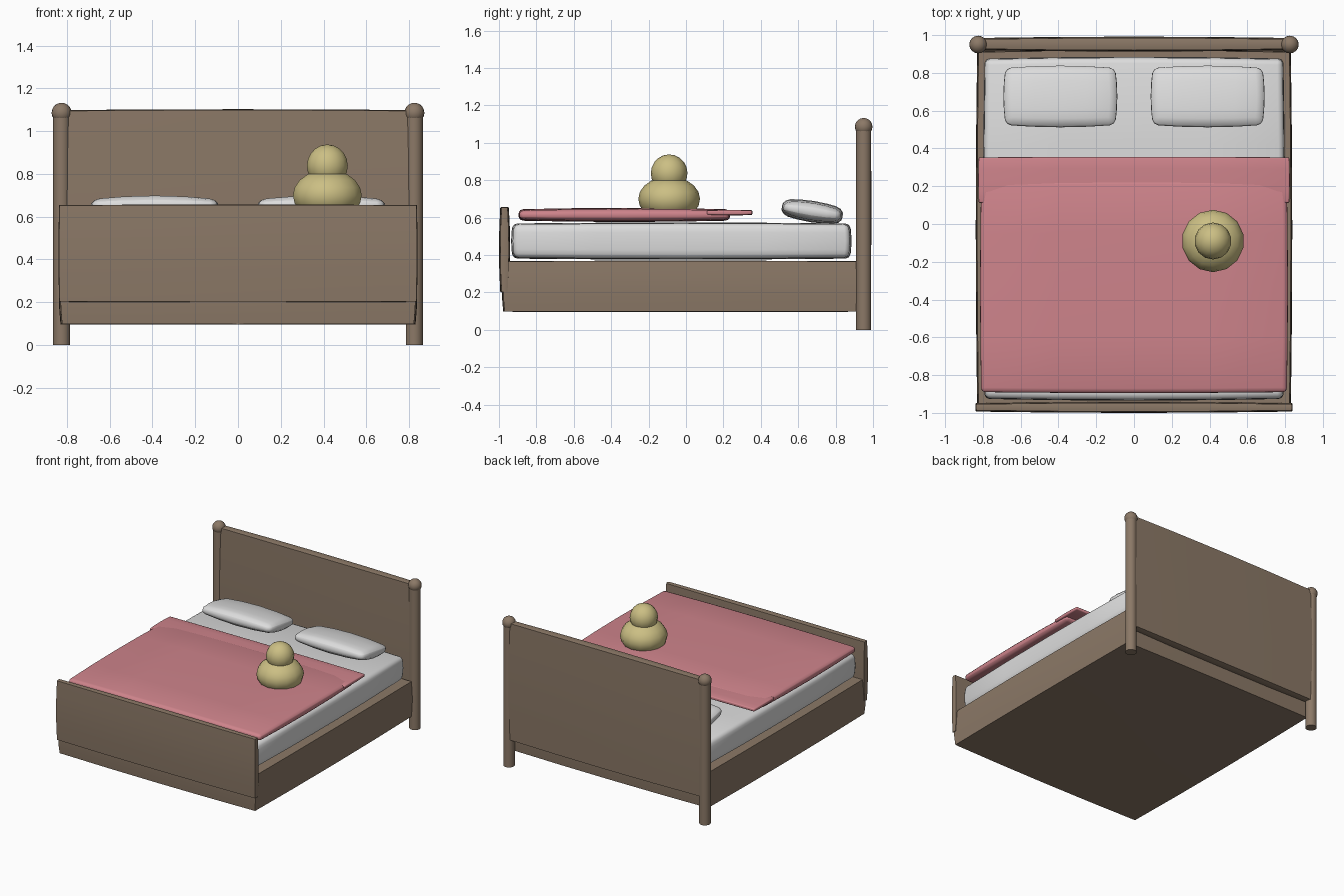
import bpy, bmesh, math
from mathutils import Matrix, Vector

cube = bpy.data.objects.get("Cube")
if cube:
    bpy.data.objects.remove(cube, do_unlink=True)


def material(name, rgb):
    mat = bpy.data.materials.new(name)
    mat.use_nodes = True
    colour = (*rgb, 1)
    mat.diffuse_color = colour
    mat.node_tree.nodes["Principled BSDF"].inputs["Base Color"].default_value = colour
    return mat


wood = material("brown wood", (0.26, 0.19, 0.135))
linen = material("white linen", (0.72, 0.72, 0.72))
cover = material("pink cover", (0.62, 0.23, 0.26))
plush = material("tan plush", (0.60, 0.52, 0.23))


def finish(name, bm, mat, angle=50):
    mesh = bpy.data.meshes.new(name)
    bmesh.ops.recalc_face_normals(bm, faces=bm.faces)
    bm.to_mesh(mesh)
    bm.free()
    mesh.materials.append(mat)
    obj = bpy.data.objects.new(name, mesh)
    bpy.context.collection.objects.link(obj)
    bpy.ops.object.select_all(action="DESELECT")
    obj.select_set(True)
    bpy.context.view_layer.objects.active = obj
    bpy.ops.object.shade_smooth_by_angle(angle=math.radians(angle))
    return obj


def slab(name, lo, hi, mat, bulge, bevel=0.0, tilt=0.0):
    """Box whose sides swell towards the middle; bulge is in units per axis."""
    lo, hi = Vector(lo), Vector(hi)
    mid, half = (lo + hi) / 2, (hi - lo) / 2
    bm = bmesh.new()
    bmesh.ops.create_cube(bm, size=2)
    if bevel:
        for v in bm.verts:
            v.co = Vector([c * h for c, h in zip(v.co, half)])
        bmesh.ops.bevel(bm, geom=bm.edges[:], offset=bevel, segments=2,
                        profile=0.5, affect="EDGES")
        for v in bm.verts:
            v.co = Vector([c / h for c, h in zip(v.co, half)])
    # Loop cuts across each axis give the swelling something to bend
    for axis in range(3):
        normal = Vector([i == axis for i in range(3)])
        for cut in (-0.5, 0, 0.5):
            bmesh.ops.bisect_plane(bm, geom=bm.verts[:] + bm.edges[:] + bm.faces[:],
                                   plane_co=normal * cut, plane_no=normal)
    turn = Matrix.Rotation(tilt, 3, "X")
    for v in bm.verts:
        u = v.co.copy()
        p = Vector()
        for i in range(3):
            a, b = u[(i + 1) % 3], u[(i + 2) % 3]
            p[i] = u[i] * (half[i] - bulge[i] * (a * a + b * b) / 2)
        v.co = mid + turn @ p
    return finish(name, bm, mat)


def ball(name, centre, radii, mat, segments, rings):
    bm = bmesh.new()
    bmesh.ops.create_uvsphere(bm, u_segments=segments, v_segments=rings, radius=1,
                              matrix=Matrix.Translation(centre) @ Matrix.Diagonal((*radii, 1)))
    return finish(name, bm, mat)


# Frame
slab("bed_base", (-0.838, -0.985, 0.095), (0.838, 0.925, 0.37), wood, (0.015, 0.015, 0.004))
slab("footboard", (-0.84, -1.0, 0.20), (0.84, -0.94, 0.657), wood, (0.006, 0.014, 0.004))
slab("headboard", (-0.825, 0.913, 0.20), (0.825, 0.992, 1.103), wood, (0.012, 0.014, 0.008))

# Posts with round finials
for side, x in (("left", 0.825), ("right", -0.825)):
    bm = bmesh.new()
    bmesh.ops.create_cone(bm, cap_ends=True, segments=20, radius1=0.04, radius2=0.04,
                          depth=1.08, matrix=Matrix.Translation((x, 0.95, 0.54)))
    finish(side + "_post", bm, wood)
    ball(side + "_finial", (x, 0.95, 1.086), (0.047,) * 3, wood, 16, 10)

# Bedding
slab("mattress", (-0.80, -0.935, 0.376), (0.80, 0.885, 0.574), linen,
     (0.018, 0.018, 0.01), 0.025)
for side, x in (("left", 0.39), ("right", -0.39)):
    slab(side + "_pillow", (x - 0.302, 0.51, 0.575), (x + 0.302, 0.84, 0.69), linen,
         (0.025, 0.025, 0.03), 0.03, math.radians(-9))
slab("blanket", (-0.815, -0.895, 0.577), (0.815, 0.235, 0.652), cover,
     (0.012, 0.01, 0.014), 0.02)
slab("blanket_fold", (-0.825, 0.11, 0.612), (0.825, 0.355, 0.642), cover,
     (0.006, 0.004, 0.004), 0.006)

# Plush toy
ball("toy_body", (0.418, -0.09, 0.70), (0.165, 0.165, 0.12), plush, 14, 10)
ball("toy_head", (0.418, -0.09, 0.838), (0.098, 0.098, 0.1), plush, 14, 10)
